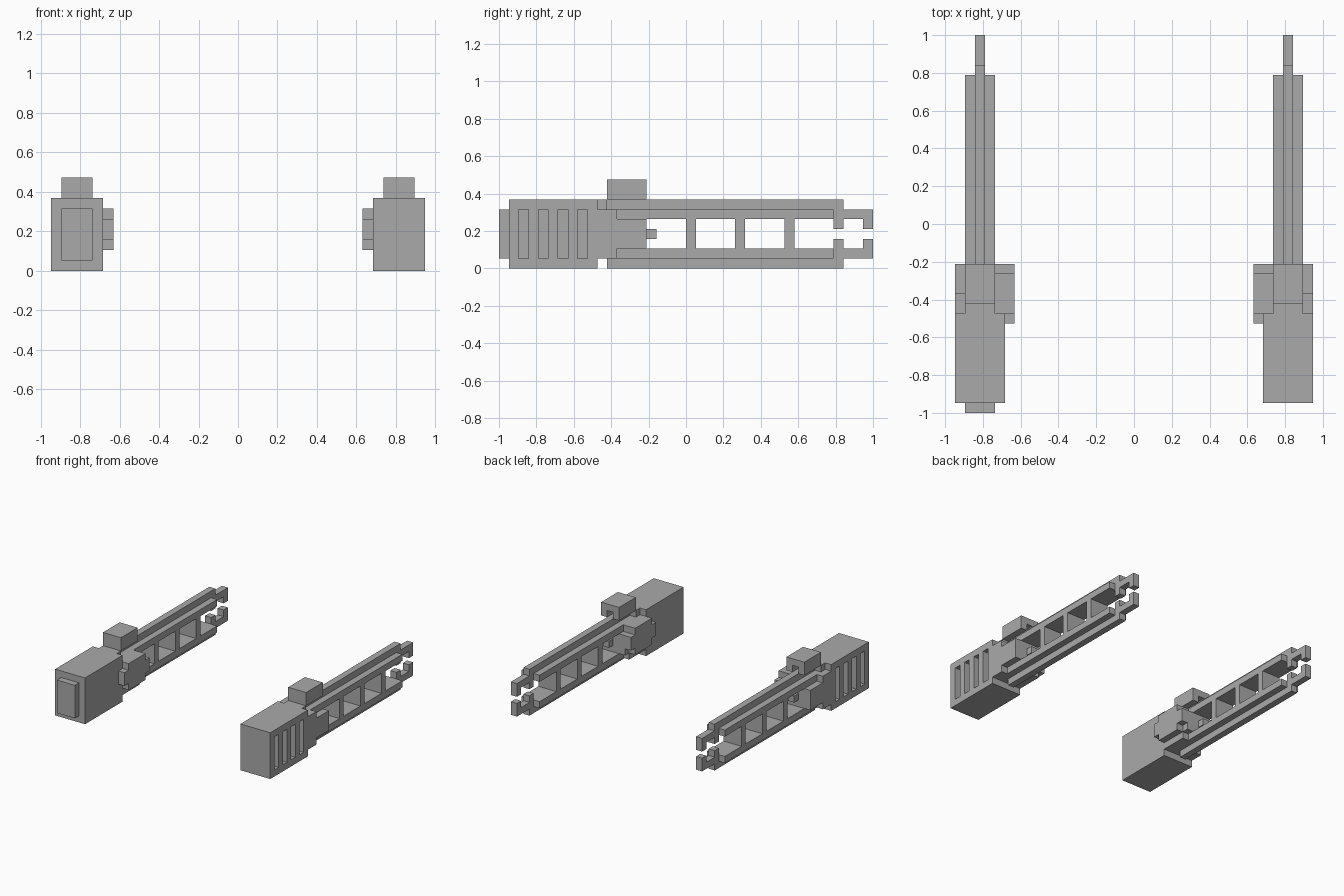
import bpy
import bmesh
from mathutils import Matrix, Vector

if "Cube" in bpy.data.objects:
    bpy.data.objects.remove(bpy.data.objects["Cube"], do_unlink=True)

U = 2 / 38          # size of one block
CENTRE = 15.5       # blocks from the middle to each unit's axis

grey = bpy.data.materials.new("plain grey")
grey.use_nodes = True
colour = (0.4, 0.4, 0.4, 1)
grey.diffuse_color = colour
grey.node_tree.nodes["Principled BSDF"].inputs["Base Color"].default_value = colour


def blocks(name, side, boxes):
    """One object from boxes given as (outward, y, z) ranges in blocks."""
    bm = bmesh.new()
    for o, y, z in boxes:
        x = sorted(side * (CENTRE + v) for v in o)
        low, high = Vector((x[0], y[0], z[0])), Vector((x[1], y[1], z[1]))
        size = (high - low) * U
        place = Matrix.Translation((low + high) / 2 * U) @ Matrix.Diagonal((*size, 1))
        bmesh.ops.create_cube(bm, size=1, matrix=place)
    mesh = bpy.data.meshes.new(name)
    bm.to_mesh(mesh)
    bm.free()
    mesh.materials.append(grey)
    obj = bpy.data.objects.new(name, mesh)
    bpy.context.scene.collection.objects.link(obj)
    return obj


def carve(obj, side, boxes):
    """Cut boxes out of an object and drop the cutter."""
    cutter = blocks("cutter", side, boxes)
    cutter.hide_render = True
    mod = obj.modifiers.new("carve", "BOOLEAN")
    mod.operation = "DIFFERENCE"
    mod.solver = "EXACT"
    mod.object = cutter
    bpy.context.view_layer.objects.active = obj
    bpy.ops.object.modifier_apply(modifier=mod.name)
    bpy.data.objects.remove(cutter, do_unlink=True)


WIDE = (-2.5, 2.5)
MID = (-1.5, 1.5)
THIN = (-0.5, 0.5)

for side, label in ((1, "left"), (-1, "right")):
    # Housing with vent slots on the outer face
    housing = blocks(label + "_housing", side, [(WIDE, (-18, -9), (0, 7))])
    carve(housing, side, [((1.5, 3), (y, y + 1), (1, 6)) for y in range(-17, -9, 2)])

    # Stepped receiver behind the housing
    blocks(label + "_receiver", side, [
        (MID, (-9, -4), (1, 6)),
        (MID, (-9, -8), (6, 7)),
        ((1.5, 2.5), (-9, -7), (1, 6)),
        ((1.5, 2.5), (-7, -4), (2, 5)),
        ((-2.5, -1.5), (-9, -5), (1, 6)),
        ((-2.5, -1.5), (-5, -4), (2, 5)),
    ])

    # Side block with stepped ends on the inner face
    blocks(label + "_side_block", side, [
        ((-3.5, -2.5), (-10, -9), (3, 5)),
        ((-3.5, -2.5), (-9, -5), (2, 6)),
        ((-3.5, -2.5), (-5, -4), (3, 5)),
    ])
    blocks(label + "_peg", side, [(THIN, (-4, -3), (3, 4))])

    # Sight with a recess in its back
    sight = blocks(label + "_sight", side, [(MID, (-8, -4), (7, 9))])
    carve(sight, side, [(THIN, (-6, -3), (6, 8))])

    # Barrel frame: two bars joined by posts
    blocks(label + "_barrel_bars", side, [(MID, (-4, 15), (z, z + 1)) for z in (1, 5)])
    blocks(label + "_barrel_posts", side, [(MID, (y, y + 1), (2, 5)) for y in (0, 5, 10)])

    # Thin rails above and below
    blocks(label + "_rails", side, [(THIN, (-8, 16), (z, z + 1)) for z in (0, 6)])

    # Hooked prongs at the end
    for part, stem, arm in (("upper", (4, 6), (5, 6)), ("lower", (1, 3), (1, 2))):
        blocks(label + "_" + part + "_prong", side, [
            (THIN, (15, 16), stem),
            (THIN, (16, 18), arm),
            (THIN, (18, 19), stem),
        ])

# Cover plate on the front of one housing
blocks("right_front_plate", -1, [(MID, (-19, -18), (1, 6))])
